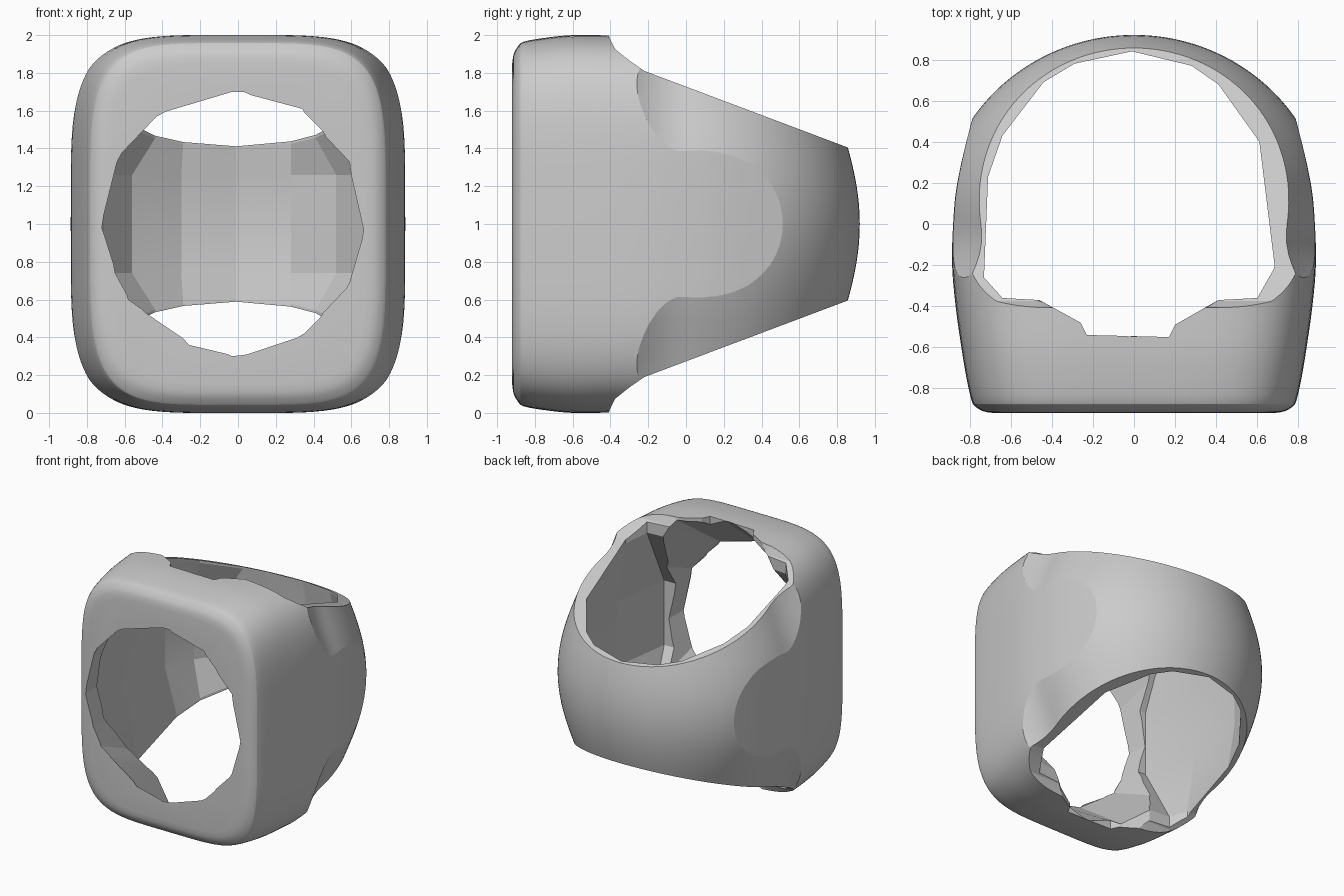
import bpy, bmesh, math

if "Cube" in bpy.data.objects:
    bpy.data.objects.remove(bpy.data.objects["Cube"])


def loft(name, rings, helper=True):
    """Closed solid skinned through rings of equal point count."""
    bm = bmesh.new()
    vs = [[bm.verts.new(p) for p in ring] for ring in rings]
    n = len(vs[0])
    for a, b in zip(vs, vs[1:]):
        for i in range(n):
            j = (i + 1) % n
            bm.faces.new((a[i], a[j], b[j], b[i]))
    bm.faces.new(vs[0][::-1])
    bm.faces.new(vs[-1])
    bmesh.ops.recalc_face_normals(bm, faces=bm.faces[:])
    me = bpy.data.meshes.new(name)
    bm.to_mesh(me)
    bm.free()
    ob = bpy.data.objects.new(name, me)
    bpy.context.collection.objects.link(ob)
    ob.hide_render = helper
    return ob


def boolean(target, tool, op):
    m = target.modifiers.new(tool.name, 'BOOLEAN')
    m.object, m.operation, m.solver = tool, op, 'EXACT'


def catmull(rows, steps):
    """Smooth interpolation through table rows."""
    out = []
    for i in range(len(rows) - 1):
        p0, p1, p2 = rows[max(i - 1, 0)], rows[i], rows[i + 1]
        p3 = rows[min(i + 2, len(rows) - 1)]
        for k in range(steps):
            t = k / steps
            out.append([0.5 * (2 * b + (c - a) * t + (2 * a - 5 * b + 4 * c - d) * t * t
                               + (3 * b - a - 3 * c + d) * t ** 3)
                        for a, b, c, d in zip(p0, p1, p2, p3)])
    return out + [list(rows[-1])]


# Ring body: rounded-square sections (y, half width, half height)
SECTIONS = [(-.92, .68, .85), (-.912, .73, .90), (-.89, .77, .94), (-.86, .79, .965),
            (-.75, .815, .985), (-.6, .84, 1), (-.4, .868, 1), (-.2, .885, 1),
            (0, .88, 1), (.2, .86, 1), (.5, .79, 1), (.96, .66, 1)]


def rounded(y, w, h, n=4.6, count=112):
    pts = []
    for i in range(count):
        a = 2 * math.pi * i / count
        c, s = math.cos(a), math.sin(a)
        pts.append((w * math.copysign(abs(c) ** (2 / n), c), y,
                    1 + h * math.copysign(abs(s) ** (2 / n), s)))
    return pts


ring = loft("ring_body", [rounded(*r) for r in catmull(SECTIONS, 3)], helper=False)


# Crowned band: barrel at the back, sweeping smoothly wider towards the head
def band_outline(dz):
    r = .92 - .42 * dz ** 2 + .20 * dz ** 4
    k = 1.03 - .08 * dz * dz
    wing = [(k * r + 1.3 * y * y, y, 1 + dz) for y in [-1.5 + .05 * i for i in range(30)]]
    arc = [math.pi * i / 72 for i in range(73)]
    back = [(k * r * math.cos(a), r * math.sin(a), 1 + dz) for a in arc]
    return wing + back + [(-x, y, z) for x, y, z in reversed(wing)]


band = loft("band_shape", [band_outline(-1.1 + 2.2 * i / 40) for i in range(41)])
boolean(ring, band, 'INTERSECT')

# Side taper from the head down to the narrow back
upper = [(-1.2, 1.2), (-.45, 1.2), (-.405, .985), (-.375, .925), (-.3, .865),
         (-.22, .81), (.87, .40), (1.2, .276)]
side = upper + [(y, -z) for y, z in reversed(upper)]
taper = loft("taper_shape", [[(x, y, 1 + z) for y, z in side] for x in (-1.5, 1.5)])
boolean(ring, taper, 'INTERSECT')

# Finger hole: coarse polygon at the rims, wider polygon hollowing the middle
RIM = [(-.01, .84), (.28, .77), (.41, .68), (.61, .40), (.685, -.21), (.6, -.36),
       (.41, -.37), (.2, -.49), (.17, -.55), (-.23, -.54), (-.26, -.48), (-.46, -.37),
       (-.64, -.36), (-.73, -.26), (-.71, .23), (-.64, .43), (-.44, .69), (-.29, .78)]
MIDDLE = [(-.01, .87), (.28, .82), (.52, .68), (.70, .42), (.79, -.25), (.72, -.75),
          (.41, -.76), (.2, -.77), (.17, -.78), (-.23, -.78), (-.26, -.77), (-.46, -.76),
          (-.74, -.75), (-.80, -.26), (-.79, .2), (-.71, .45), (-.56, .67), (-.30, .82)]


def rim_ring(t):
    return [(x, y, 1 + t * (.4 + .367 * (.87 - y))) for x, y in RIM]


def middle_ring(dz):
    return [(x, y, 1 + dz) for x, y in MIDDLE]


finger = loft("finger_hole", [rim_ring(-4), rim_ring(-.97), middle_ring(-.26),
                              middle_ring(.26), rim_ring(.97), rim_ring(4)])
boolean(ring, finger, 'DIFFERENCE')

# Front opening: coarse polygon that flares inward to meet the finger hole
FRONT = [(.03, .70), (.34, .61), (.45, .49), (.59, .33), (.665, -.03), (.59, -.31),
         (.45, -.47), (.35, -.58), (.05, -.69), (-.03, -.70), (-.26, -.64), (-.49, -.47),
         (-.58, -.40), (-.65, -.26), (-.72, -.02), (-.64, .33), (-.43, .57), (-.03, .70)]


def front_ring(y):
    d = y + .92
    return [(x * (1 + .12 * d), y, 1 + z * (1 + 1.157 * d)) for x, z in FRONT]


front = loft("front_opening", [front_ring(-1.0), front_ring(-.30)])
boolean(ring, front, 'DIFFERENCE')

# Bake the cuts, remove helpers, shade
bpy.context.view_layer.update()
dg = bpy.context.evaluated_depsgraph_get()
baked = bpy.data.meshes.new_from_object(ring.evaluated_get(dg))
ring.modifiers.clear()
ring.data = baked
for ob in (band, taper, finger, front):
    bpy.data.objects.remove(ob)
bpy.context.view_layer.objects.active = ring
ring.select_set(True)
bpy.ops.object.shade_smooth_by_angle(angle=math.radians(15))
